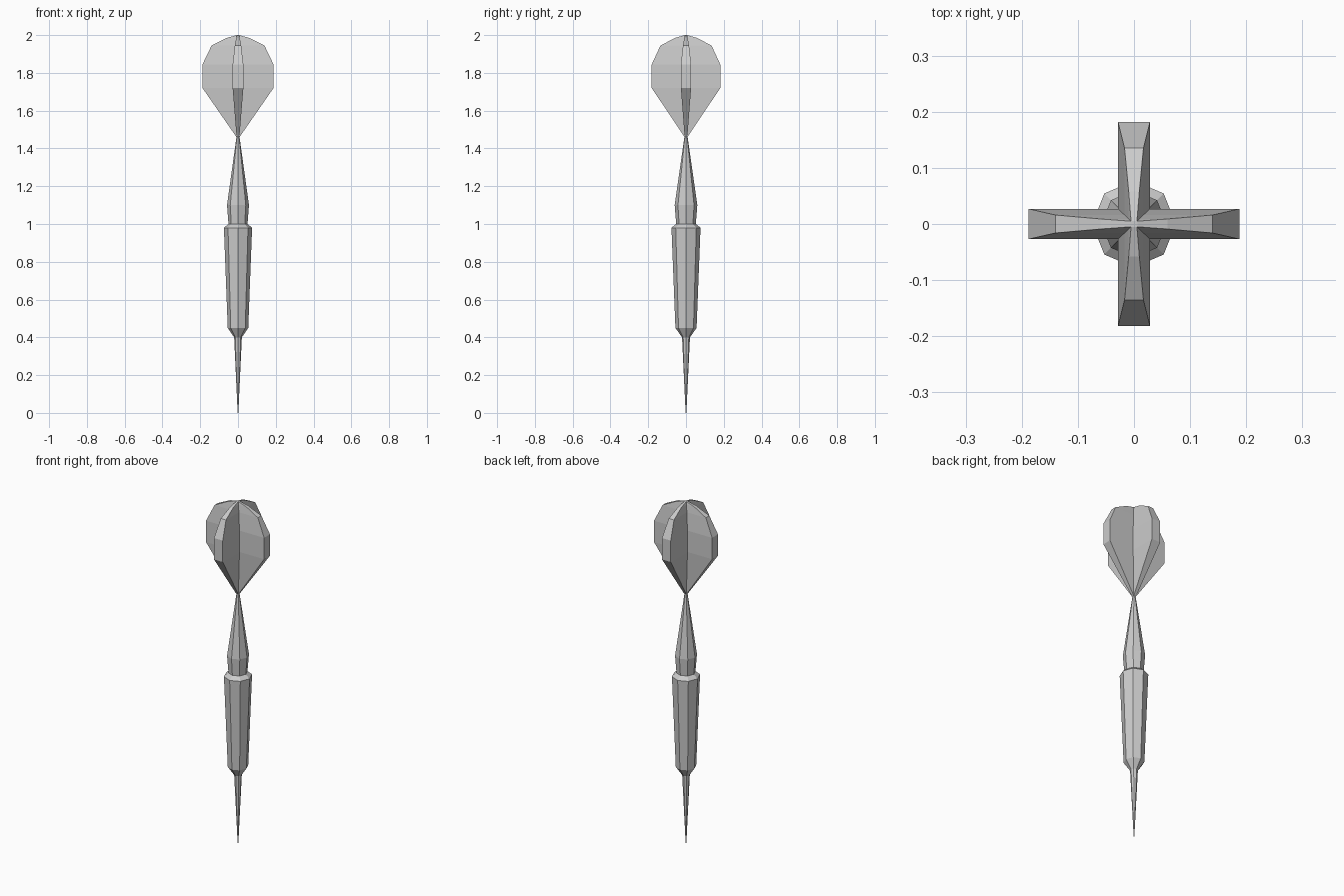
import bpy, bmesh, math

cube = bpy.data.objects.get("Cube")
if cube:
    bpy.data.objects.remove(cube)

metal = bpy.data.materials.new("plain_grey")
metal.use_nodes = True
grey = (0.6, 0.6, 0.6, 1)
metal.diffuse_color = grey
metal.node_tree.nodes["Principled BSDF"].inputs["Base Color"].default_value = grey


def loft(name, rings):
    """Skin a stack of equal-sized rings and cap both ends."""
    bm = bmesh.new()
    loops = [[bm.verts.new(p) for p in ring] for ring in rings]
    n = len(loops[0])
    for low, high in zip(loops, loops[1:]):
        for i in range(n):
            j = (i + 1) % n
            bm.faces.new((low[i], low[j], high[j], high[i]))
    bm.faces.new(loops[0][::-1])
    bm.faces.new(loops[-1])
    bmesh.ops.recalc_face_normals(bm, faces=bm.faces)
    mesh = bpy.data.meshes.new(name)
    bm.to_mesh(mesh)
    bm.free()
    mesh.materials.append(metal)
    obj = bpy.data.objects.new(name, mesh)
    bpy.context.collection.objects.link(obj)


def octagon(r, z):
    angles = [i * math.tau / 8 for i in range(8)]
    return [(0.97 * r * math.cos(a), r * math.sin(a), z) for a in angles]


def rectangle(hx, hy, z):
    return [(-hx, -hy, z), (hx, -hy, z), (hx, hy, z), (-hx, hy, z)]


# Turned parts: (radius, height) profiles from the tip upwards
turned = {
    "needle_point": [(0.002, 0), (0.021, 0.4)],
    "barrel": [(0.021, 0.4), (0.056, 0.45), (0.077, 0.98), (0.052, 1.0)],
    "shaft": [(0.052, 1.0), (0.06, 1.1), (0.007, 1.47)],
}
for name, profile in turned.items():
    loft(name, [octagon(r, z) for r, z in profile])

# Crossed flight fins: (half span, half thickness, height)
fin = [(0.008, 0.007, 1.46), (0.188, 0.027, 1.72), (0.188, 0.027, 1.845),
       (0.14, 0.016, 1.945), (0.06, 0.009, 1.985), (0.006, 0.005, 2.0)]
loft("side_fins", [rectangle(s, t, z) for s, t, z in fin])
loft("front_back_fins", [rectangle(t * 1.05, s * 0.965, z) for s, t, z in fin])
